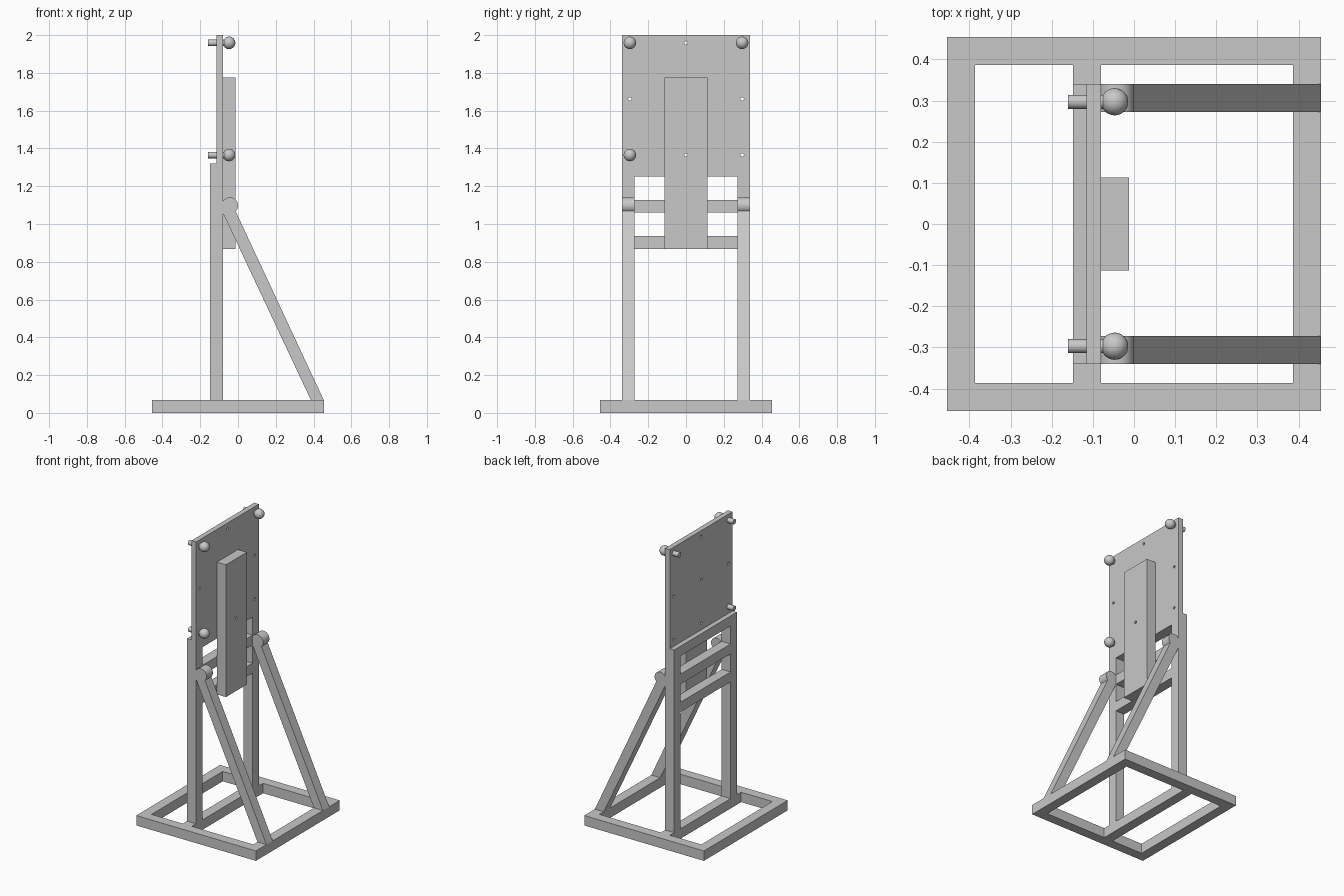
import bpy, bmesh, math
from mathutils import Matrix

if "Cube" in bpy.data.objects:
    bpy.data.objects.remove(bpy.data.objects["Cube"])

grey = bpy.data.materials.new("plain grey")
grey.use_nodes = True
grey.diffuse_color = (0.58, 0.58, 0.58, 1)
grey.node_tree.nodes["Principled BSDF"].inputs["Base Color"].default_value = (0.58, 0.58, 0.58, 1)

HALF = 0.454             # half width of the base
BAR = 0.068              # square bar section
BACK, FACE = -0.148, -0.08   # depth range of the upright frame
OUT = 0.34               # outer edge of the upright frame
IN = OUT - BAR
PITCH = 0.297            # hole spacing
HOLE_Z = 1.662           # middle hole row


def finish(name, bm, smooth=False):
    mesh = bpy.data.meshes.new(name)
    bmesh.ops.recalc_face_normals(bm, faces=bm.faces)
    bm.to_mesh(mesh)
    bm.free()
    obj = bpy.data.objects.new(name, mesh)
    bpy.context.collection.objects.link(obj)
    mesh.materials.append(grey)
    bpy.ops.object.select_all(action="DESELECT")
    obj.select_set(True)
    bpy.context.view_layer.objects.active = obj
    if smooth:
        bpy.ops.object.shade_smooth_by_angle(angle=math.radians(35))
    return obj


def box(name, x, y, z):
    bm = bmesh.new()
    centre = [(a + b) / 2 for a, b in (x, y, z)]
    size = [b - a for a, b in (x, y, z)]
    bmesh.ops.create_cube(bm, size=1, matrix=Matrix.Translation(centre) @ Matrix.Diagonal((*size, 1)))
    return finish(name, bm)


def add_rod(bm, x0, x1, y, z, radius, sides=32):
    place = Matrix.Translation(((x0 + x1) / 2, y, z)) @ Matrix.Rotation(math.pi / 2, 4, "Y")
    bmesh.ops.create_cone(bm, cap_ends=True, segments=sides, radius1=radius,
                          radius2=radius, depth=x1 - x0, matrix=place)


def drill(obj, spots):
    bm = bmesh.new()
    for y, z in spots:
        add_rod(bm, -0.2, 0.1, y, z, 0.009, 20)
    cutter = finish("hole_cutter", bm)
    cutter.hide_render = True
    mod = obj.modifiers.new("holes", "BOOLEAN")
    mod.operation = "DIFFERENCE"
    mod.solver = "EXACT"
    mod.object = cutter
    bpy.context.view_layer.objects.active = obj
    bpy.ops.object.modifier_apply(modifier=mod.name)
    bpy.data.objects.remove(cutter)


# Base frame
inner = HALF - BAR
for side, s in (("left", 1), ("right", -1)):
    box("base_end_" + side, sorted((s * inner, s * HALF)) and (min(s * inner, s * HALF), max(s * inner, s * HALF)),
        (-inner, inner), (0, BAR))
    box("base_rail_front" if s < 0 else "base_rail_back", (-HALF, HALF),
        sorted((s * inner, s * HALF)), (0, BAR))
box("base_crossbar", (BACK, FACE), (-inner, inner), (0, BAR))

# Upright frame
for side, s in (("back", 1), ("front", -1)):
    box("upright_" + side, (BACK, FACE), sorted((s * IN, s * OUT)), (BAR, 1.32))
for name, z in (("lower", 0.868), ("middle", 1.06), ("top", 1.252)):
    box("frame_rail_" + name, (BACK, FACE), (-IN, IN), (z, z + BAR))

# Drilled panel: pins fill three of the nine holes
spots = [(i * PITCH, HOLE_Z + j * PITCH) for i in (-1, 0, 1) for j in (-1, 0, 1)]
pins = [spots[0], spots[2], spots[8]]
panel = box("panel", (-0.115, FACE), (-OUT, OUT), (1.32, 2.0))
drill(panel, [s for s in spots if s not in pins])

# Thick board on the panel face
board = box("board", (FACE, -0.012), (-0.113, 0.113), (0.868, 1.775))
drill(board, [(0, HOLE_Z - PITCH)])

# Ball-headed pins
for n, (y, z) in enumerate(pins, 1):
    bm = bmesh.new()
    add_rod(bm, -0.16, -0.047, y, z, 0.017)
    bmesh.ops.create_uvsphere(bm, u_segments=32, v_segments=16, radius=0.033,
                              matrix=Matrix.Translation((-0.047, y, z)))
    finish("ball_pin_%d" % n, bm, True)

# Sloping braces with a rounded hinge head
arc = [math.radians(-45 + 195 * i / 24) for i in range(25)]
profile = [(FACE, 1.058), (inner, BAR), (HALF, BAR)]
profile += [(-0.043 + 0.043 * math.cos(a), 1.098 + 0.043 * math.sin(a)) for a in arc]
for side, y in (("back", IN), ("front", -OUT)):
    bm = bmesh.new()
    face = bm.faces.new([bm.verts.new((x, y, z)) for x, z in profile])
    moved = bmesh.ops.extrude_face_region(bm, geom=[face])["geom"]
    bmesh.ops.translate(bm, vec=(0, BAR, 0), verts=[v for v in moved if isinstance(v, bmesh.types.BMVert)])
    finish("brace_" + side, bm, True)
